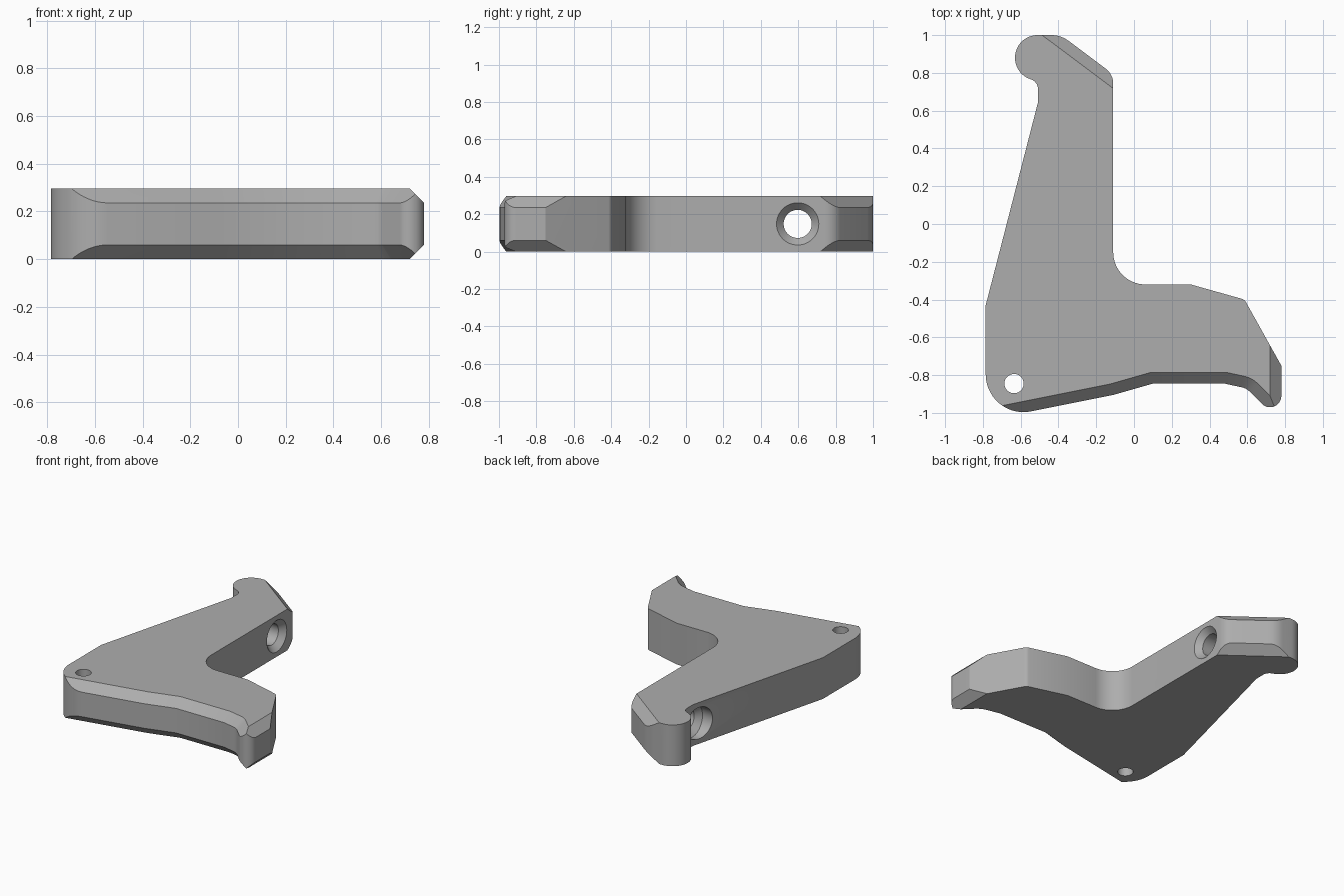
import bpy, bmesh, math
from mathutils import Vector

H = 0.296       # plate thickness
C = 0.06        # chamfer size

if "Cube" in bpy.data.objects:
    bpy.data.objects.remove(bpy.data.objects["Cube"])

grey = bpy.data.materials.new("plain grey")
grey.use_nodes = True
colour = (0.42, 0.42, 0.42, 1)
grey.diffuse_color = colour
grey.node_tree.nodes["Principled BSDF"].inputs["Base Color"].default_value = colour


def rounded(corners, closed=True):
    """Turn (x, y, radius) corners into points with arc corners."""
    out, n = [], len(corners)
    for i, (x, y, r) in enumerate(corners):
        p = Vector((x, y))
        if r == 0 or (not closed and i in (0, n - 1)):
            out.append(p)
            continue
        a = (Vector(corners[i - 1][:2]) - p).normalized()
        b = (Vector(corners[(i + 1) % n][:2]) - p).normalized()
        half = a.angle(b) / 2
        centre = p + (a + b).normalized() * r / math.sin(half)
        start = p + a * r / math.tan(half) - centre
        end = p + b * r / math.tan(half) - centre
        turn = start.angle_signed(end)
        steps = max(3, round(abs(turn) / math.radians(6)))
        for k in range(steps + 1):
            t = -turn * k / steps
            c, s = math.cos(t), math.sin(t)
            out.append(centre + Vector((start.x * c - start.y * s, start.x * s + start.y * c)))
    return out


def loft(name, rings):
    """Solid through matching rings of points, capped at both ends."""
    bm = bmesh.new()
    rows = [[bm.verts.new(p) for p in ring] for ring in rings]
    n = len(rows[0])
    for lo, hi in zip(rows, rows[1:]):
        for i in range(n):
            j = (i + 1) % n
            bm.faces.new((lo[i], lo[j], hi[j], hi[i]))
    bm.faces.new(rows[0][::-1])
    bm.faces.new(rows[-1])
    bmesh.ops.recalc_face_normals(bm, faces=bm.faces)
    mesh = bpy.data.meshes.new(name)
    bm.to_mesh(mesh)
    bm.free()
    mesh.materials.append(grey)
    ob = bpy.data.objects.new(name, mesh)
    bpy.context.collection.objects.link(ob)
    return ob


def chamfer_cutter(name, path, flip):
    """Wedge that follows an outline path, body on its left-hand side."""
    rings = []
    for i, p in enumerate(path):
        dirs = []
        if i > 0:
            dirs.append((p - path[i - 1]).normalized())
        if i < len(path) - 1:
            dirs.append((path[i + 1] - p).normalized())
        normals = [Vector((d.y, -d.x)) for d in dirs]
        m = sum(normals, Vector((0, 0))).normalized()
        m /= m.dot(normals[0])
        ring = []
        for off, z in ((0.02, H - C - 0.02), (-C - 0.02, H + 0.02), (0.02, H + 0.02)):
            q = p + m * off
            ring.append((q.x, q.y, H - z if flip else z))
        rings.append(ring)
    return loft(name, rings)


def turned_cutter(name, profile, place, segments=48):
    """Round cutter from (position along axis, radius) pairs."""
    angles = [2 * math.pi * k / segments for k in range(segments)]
    return loft(name, [[place(t, r * math.cos(a), r * math.sin(a)) for a in angles]
                       for t, r in profile])


# Plate outline, counter-clockwise
outline = rounded([
    (-0.785, -1.04, 0.20), (-0.11, -0.905, 0), (0.10, -0.845, 0), (0.48, -0.845, 0),
    (0.595, -0.87, 0.08), (0.78, -1.055, 0.06), (0.78, -0.75, 0), (0.585, -0.40, 0.04),
    (0.30, -0.32, 0), (-0.11, -0.32, 0.17), (-0.11, 0.793, 0.10), (-0.387, 1.0, 0.15),
    (-0.63, 1.0, 0.119), (-0.63, 0.796, 0.119), (-0.508, 0.752, 0.055),
    (-0.508, 0.645, 0), (-0.785, -0.43, 0)])
plate = loft("bracket_plate", [[(p.x, p.y, z) for p in outline] for z in (0, H)])

# Chamfers on the front, the tip and the upper arm, top and bottom
paths = {
    "front": rounded([(-0.83, -1.049, 0), (-0.11, -0.905, 0), (0.10, -0.845, 0),
                      (0.48, -0.845, 0), (0.595, -0.87, 0.08), (0.83, -1.105, 0)], False),
    "tip": [Vector((0.78, -1.15)), Vector((0.78, -0.55))],
    "arm": [Vector((0.01, 0.703)), Vector((-0.587, 1.15))],
}
cutters = [chamfer_cutter(f"{name}_chamfer_cutter_{side}", path, side == "bottom")
           for name, path in paths.items() for side in ("top", "bottom")]

# Vertical pin hole and countersunk cross hole
cutters.append(turned_cutter("pin_hole_cutter", [(-0.1, 0.051), (H + 0.1, 0.051)],
                             lambda t, u, v: (u - 0.635, v - 0.845, t)))
cutters.append(turned_cutter(
    "cross_hole_cutter",
    [(-0.70, 0.113), (-0.47, 0.113), (-0.43, 0.075), (-0.15, 0.075), (-0.11, 0.113), (0.1, 0.113)],
    lambda t, u, v: (t, u + 0.597, v + H / 2)))

bpy.context.view_layer.objects.active = plate
for cutter in cutters:
    mod = plate.modifiers.new(cutter.name, 'BOOLEAN')
    mod.operation = 'DIFFERENCE'
    mod.solver = 'EXACT'
    mod.object = cutter
    bpy.ops.object.modifier_apply(modifier=mod.name)
for cutter in cutters:
    bpy.data.objects.remove(cutter)

# Smooth arcs, sharp edges
bpy.ops.object.select_all(action='DESELECT')
plate.select_set(True)
bpy.ops.object.shade_smooth_by_angle(angle=math.radians(20))
